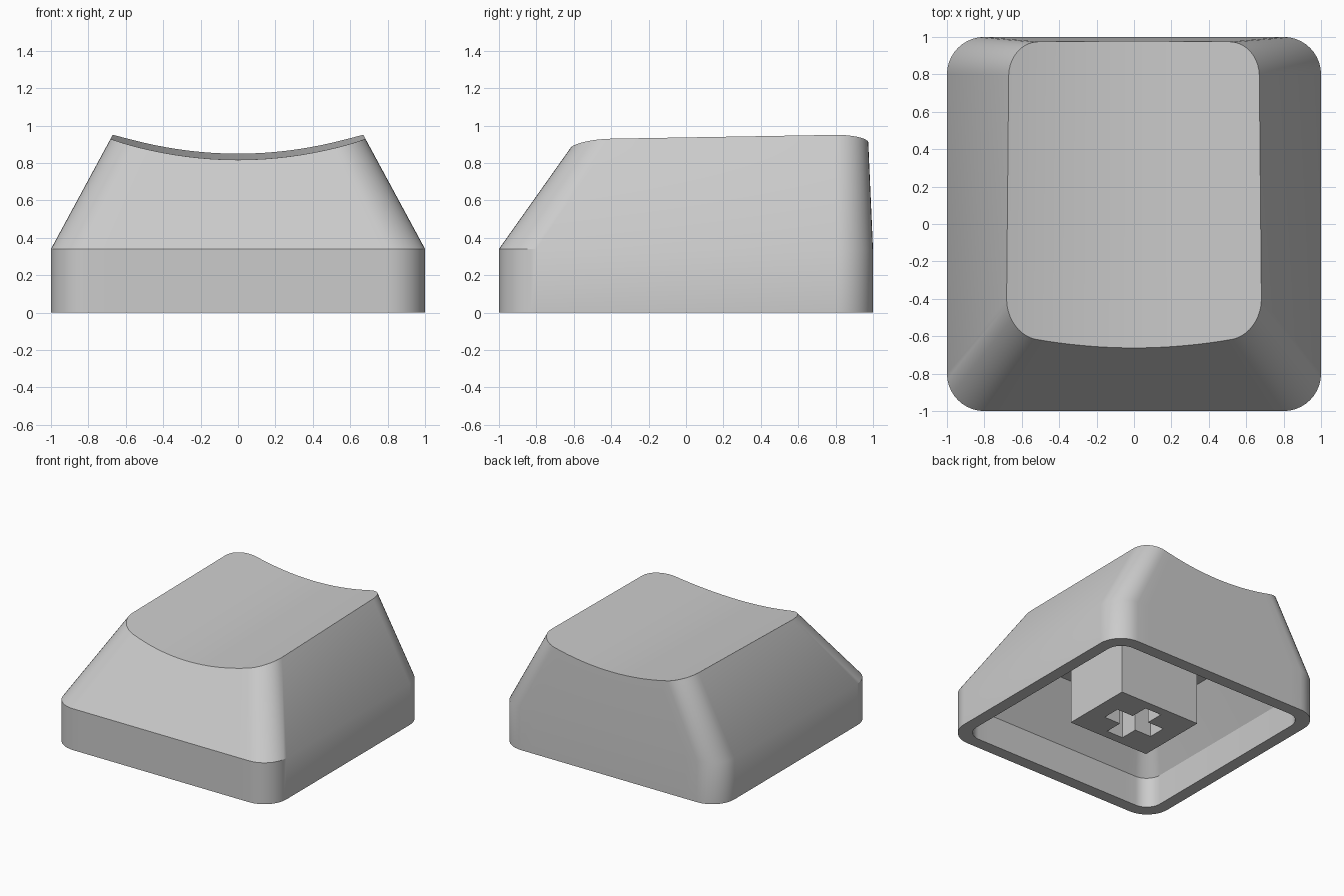
import bpy, bmesh
from math import sin, cos, pi, radians
from mathutils import Vector

cube = bpy.data.objects.get("Cube")
if cube:
    bpy.data.objects.remove(cube)

grey = bpy.data.materials.new("plain grey")
grey.use_nodes = True
colour = (0.6, 0.6, 0.6, 1)
grey.diffuse_color = colour
grey.node_tree.nodes["Principled BSDF"].inputs["Base Color"].default_value = colour

ARC, STRAIGHT = 10, 16


def row(half_x, y_edge, side, r, z):
    """Front (side=-1) or back (side=1) half of a rounded rectangle, left to right in x."""
    pts = []
    for i in range(ARC + 1):
        a = i / ARC * pi / 2
        pts.append((-half_x + r - r * cos(a), y_edge + side * r * (sin(a) - 1)))
    for i in range(1, STRAIGHT):
        pts.append(((half_x - r) * (2 * i / STRAIGHT - 1), y_edge))
    pts += [(-x, y) for x, y in reversed(pts[:ARC + 1])]
    return [Vector((x, y, z)) for x, y in pts]


def ring(half_x, front, back, r, z):
    return row(half_x, front, -1, r, z) + row(half_x, back, 1, r, z)[::-1]


def dish(p):
    """Height of the scooped top, rising gently to the back."""
    return 0.83 + 0.02 * p.y + 0.104 * (p.x / 0.67) ** 2


def cut_at_dish(low, high):
    """Point where the line from low to high meets the scooped top."""
    a, b = 0.0, 1.2
    for _ in range(40):
        t = (a + b) / 2
        p = low.lerp(high, t)
        a, b = (t, b) if p.z < dish(p) else (a, t)
    return p


def finish(bm, name):
    bmesh.ops.recalc_face_normals(bm, faces=bm.faces)
    mesh = bpy.data.meshes.new(name)
    bm.to_mesh(mesh)
    bm.free()
    mesh.materials.append(grey)
    ob = bpy.data.objects.new(name, mesh)
    bpy.context.collection.objects.link(ob)
    bpy.ops.object.select_all(action='DESELECT')
    ob.select_set(True)
    bpy.context.view_layer.objects.active = ob
    bpy.ops.object.shade_smooth_by_angle(angle=radians(30))
    return ob


# Hollow shell: rings run from the inner ceiling, over the rim, up to the top
shoulder = ring(1, -1, 1, 0.2, 0.34)
crown = ring(0.67, -0.568, 0.973, 0.18, 0.95)
rings = [
    ring(0.66, -0.62, 0.88, 0.1, 0.63),
    ring(0.9, -0.9, 0.9, 0.13, 0.25),
    ring(0.9, -0.9, 0.9, 0.13, 0),
    ring(1, -1, 1, 0.2, 0),
    shoulder,
    [cut_at_dish(a, b) for a, b in zip(shoulder, crown)],
]
bm = bmesh.new()
loops = [[bm.verts.new(p) for p in pts] for pts in rings]
count = len(shoulder)
for low, high in zip(loops, loops[1:]):
    for i in range(count):
        j = (i + 1) % count
        bm.faces.new((low[i], low[j], high[j], high[i]))

# Ceiling and scooped top, as strips from front to back
for loop in (loops[0], loops[-1]):
    for i in range(count // 2 - 1):
        bm.faces.new((loop[i], loop[i + 1], loop[-2 - i], loop[-1 - i]))
finish(bm, "keycap_shell")

# Stem block with a cross-shaped socket in its underside
W, D, ARM, SLOT = 0.37, 0.3, 0.225, 0.075
BOTTOM, TOP, SOCKET = 0.03, 0.66, 0.45
block = [(-W, -D), (W, -D), (W, D), (-W, D)]
cross = []
x, y = 1, 0
for _ in range(4):
    for along, across in ((ARM, -SLOT), (ARM, SLOT), (SLOT, SLOT)):
        cross.append((along * x - across * y, along * y + across * x))
    x, y = -y, x

bm = bmesh.new()
edges = []
for outline, height in ((block, TOP), (cross, SOCKET)):
    low = [bm.verts.new((px, py, BOTTOM)) for px, py in outline]
    high = [bm.verts.new((px, py, height)) for px, py in outline]
    bm.faces.new(high)
    for i in range(len(low)):
        j = (i + 1) % len(low)
        bm.faces.new((low[i], low[j], high[j], high[i]))
        edges.append(bm.edges.get((low[i], low[j])))
bmesh.ops.triangle_fill(bm, edges=edges, use_beauty=True)
finish(bm, "switch_stem")
